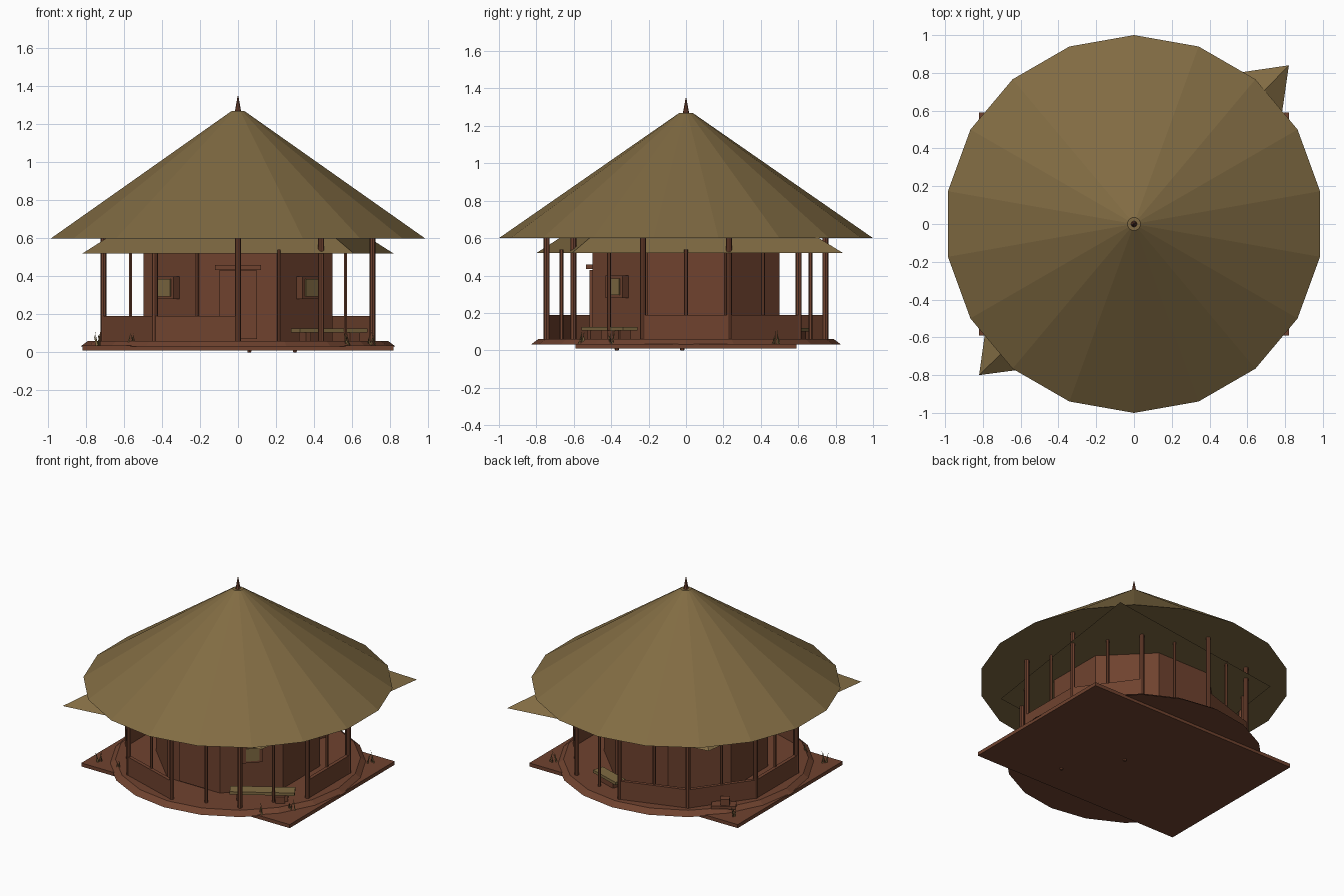
import bpy, bmesh, math, random
from mathutils import Vector

random.seed(4)
cube = bpy.data.objects.get("Cube")
if cube:
    bpy.data.objects.remove(cube)


def material(name, rgb):
    m = bpy.data.materials.new(name)
    m.use_nodes = True
    m.diffuse_color = (*rgb, 1)
    node = next(n for n in m.node_tree.nodes if n.type == 'BSDF_PRINCIPLED')
    node.inputs["Base Color"].default_value = (*rgb, 1)
    return m


thatch = material("thatch", (0.22, 0.148, 0.056))
wood = material("red brown wood", (0.16, 0.055, 0.028))


def finish(name, mat):
    ob = bpy.context.object
    ob.name = name
    ob.data.materials.append(mat)
    return ob


def tapered(name, mat, sides, r1, r2, z1, z2, x=0, y=0, turn=0):
    bpy.ops.mesh.primitive_cone_add(vertices=sides, radius1=r1, radius2=r2, depth=z2 - z1,
                                    location=(x, y, (z1 + z2) / 2), rotation=(0, 0, turn))
    return finish(name, mat)


def box(name, mat, size, centre, turn=0):
    bpy.ops.mesh.primitive_cube_add(size=1, location=centre, rotation=(0, 0, turn))
    bpy.context.object.scale = size
    return finish(name, mat)


def polar(r, degrees):
    # angle is measured from the front towards the left side
    a = math.radians(degrees)
    return r * math.sin(a), -r * math.cos(a)


# Ground plate and round deck
box("ground_plate", wood, (1.64, 1.18, 0.025), (0, 0, 0.022))
tapered("deck", wood, 20, 0.83, 0.79, 0.03, 0.06)
for x, y in ((0.06, -0.02), (0.3, -0.37)):
    tapered("footing", wood, 6, 0.01, 0.015, 0, 0.02, x, y)

# Eight-sided room
tapered("room_wall", wood, 8, 0.54, 0.54, 0.05, 0.54, turn=math.pi / 8)
box("door", wood, (0.2, 0.02, 0.36), (0, -0.505, 0.25))
box("door_lintel", wood, (0.24, 0.04, 0.025), (0, -0.515, 0.447))

# Windows on the slanted front walls
for side in (-45, 45):
    a = math.radians(side)
    box("window_frame", wood, (0.13, 0.06, 0.12), (*polar(0.515, side), 0.34), a)
    box("window_pane", thatch, (0.09, 0.008, 0.09), (*polar(0.548, side), 0.34), a)

# Veranda: main posts, thin middle posts and low walls with two openings
for i in range(10):
    corner, middle = i * 36, i * 36 + 18
    tapered("main_post", wood, 8, 0.016, 0.016, 0.04, 0.62, *polar(0.745, corner))
    tapered("thin_post", wood, 6, 0.01, 0.01, 0.05, 0.54, *polar(0.7, middle))
    if i not in (0, 1, 4):
        box("low_wall", wood, (0.46, 0.025, 0.14), (*polar(0.708, middle), 0.12),
            math.radians(middle))

# Benches in the openings
bench_turn = math.radians(32)
box("front_bench_seat", thatch, (0.42, 0.09, 0.02), (0.48, -0.41, 0.115), bench_turn)
for s in (-0.15, 0.15):
    box("front_bench_leg", wood, (0.03, 0.07, 0.06),
        (0.48 + s * math.cos(bench_turn), -0.41 + s * math.sin(bench_turn), 0.08), bench_turn)
box("front_stool", wood, (0.06, 0.06, 0.05), (0.6, -0.38, 0.08), bench_turn)
box("back_bench_seat", thatch, (0.24, 0.08, 0.02), (*polar(0.62, 162), 0.11), math.radians(162))
box("back_bench_base", wood, (0.16, 0.06, 0.05), (*polar(0.62, 162), 0.08), math.radians(162))
box("outer_step", wood, (0.16, 0.08, 0.02), (-0.62, 0.46, 0.07), bench_turn)
box("outer_stool", wood, (0.06, 0.05, 0.05), (-0.63, 0.46, 0.1), bench_turn)

# Grass tufts
for x, y in ((-0.74, -0.51), (-0.56, -0.55), (0.57, -0.55), (0.7, -0.4), (0.71, 0.48), (-0.72, 0.5)):
    for k in range(4):
        blade = tapered("grass_blade", thatch, 3, 0.006, 0, 0.03, 0.09 + 0.04 * random.random(),
                        x + random.uniform(-0.015, 0.015), y + random.uniform(-0.015, 0.015))
        blade.rotation_euler = (random.uniform(-0.3, 0.3), random.uniform(-0.3, 0.3), k)

# Lower four-sided roof with two long corners
bm = bmesh.new()
base = [bm.verts.new((x, y, 0.52)) for x, y in
        ((0.82, 0.84), (-0.62, 0.63), (-0.82, -0.8), (0.61, -0.61))]
peak = bm.verts.new((0, 0, 1.04))
bm.faces.new(base[::-1])
for i in range(4):
    bm.faces.new((base[i], base[(i + 1) % 4], peak))
mesh = bpy.data.meshes.new("lower_roof")
bm.to_mesh(mesh)
bm.free()
mesh.materials.append(thatch)
bpy.context.collection.objects.link(bpy.data.objects.new("lower_roof", mesh))

# Main conical roof and spire
tapered("main_roof", thatch, 18, 1.0, 0.035, 0.6, 1.27)
tapered("spire", wood, 8, 0.018, 0.002, 1.26, 1.35)
